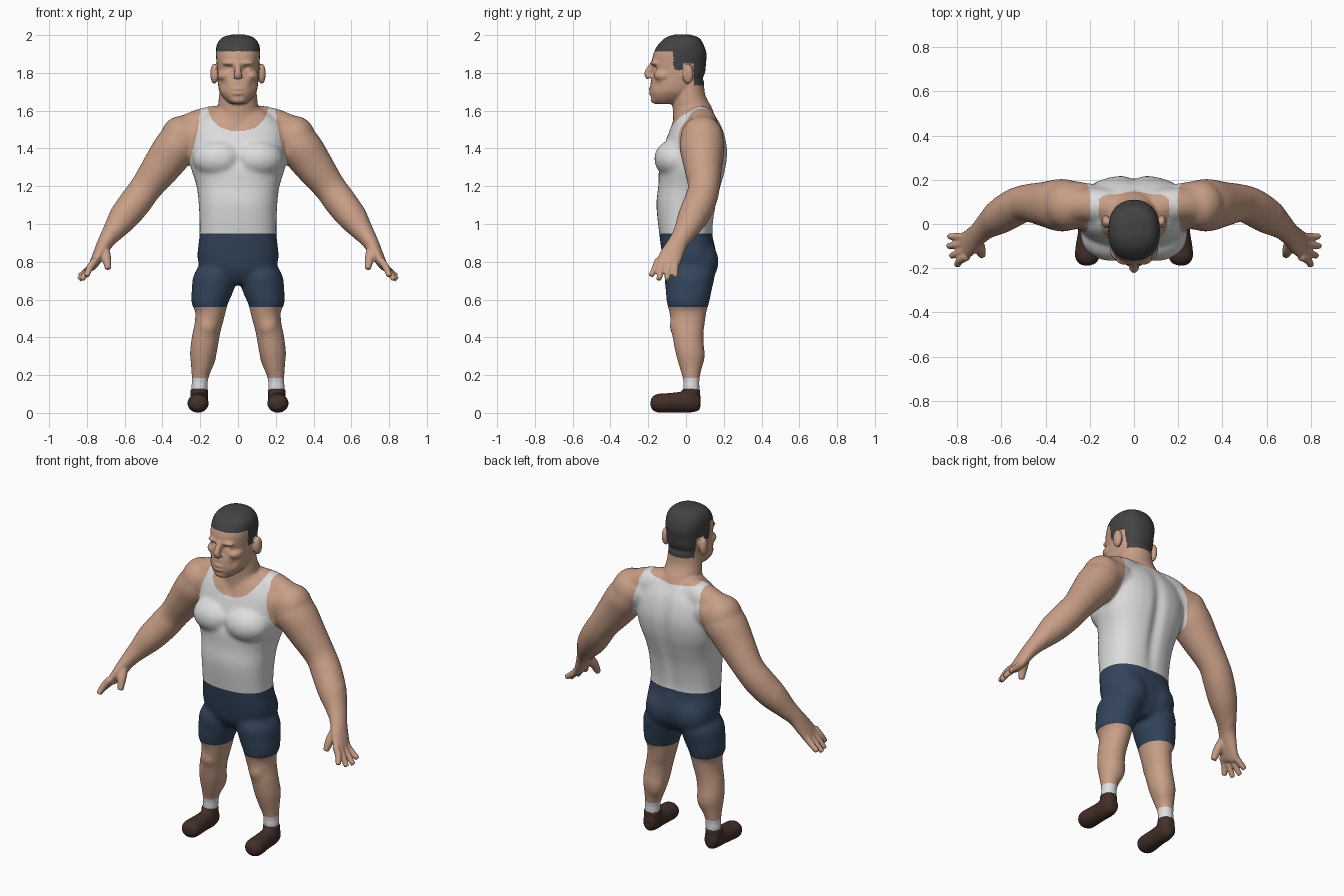
import bpy, bmesh, math
from mathutils import Vector, Matrix

PAIR = (1, -1)


def material(name, r, g, b):
    m = bpy.data.materials.new(name)
    m.diffuse_color = (r, g, b, 1)
    return m


SKIN, SHIRT, SHORTS, SOCK, HAIR = range(5)
body_mats = [material("skin", .58, .345, .24), material("shirt white", .72, .72, .72),
             material("shorts navy", .033, .058, .105), material("sock white", .74, .74, .74),
             material("hair charcoal", .055, .055, .055)]
shoe_mat = material("shoe brown", .055, .028, .022)


def spline(st, steps=5):
    """Catmull-Rom interpolation of stations (x, y, z, radius a, radius b)."""
    out = []
    for i in range(len(st) - 1):
        p0, p1, p2, p3 = st[max(i - 1, 0)], st[i], st[i + 1], st[min(i + 2, len(st) - 1)]
        for k in range(steps):
            t = k / steps
            out.append([.5 * (2 * b + (c - a) * t + (2 * a - 5 * b + 4 * c - d) * t * t
                              + (3 * b - a - 3 * c + d) * t ** 3)
                        for a, b, c, d in zip(p0, p1, p2, p3)])
    return out + [list(st[-1])]


def loft(bm, st, sides=(1,), flat=False, p=2.0, n=32):
    """Closed tube through the stations; flat keeps the rings horizontal."""
    pts = spline(st)
    for s in sides:
        rings = []
        for i, (x, y, z, a, b) in enumerate(pts):
            t = Vector(pts[min(i + 1, len(pts) - 1)][:3]) - Vector(pts[max(i - 1, 0)][:3])
            t.normalize()
            if flat:
                u, v = Vector((0, 1, 0)), Vector((1, 0, 0))
            else:
                ref = Vector((0, 0, 1)) if abs(t.y) > .9 else Vector((0, 1, 0))
                u = (ref - t * ref.dot(t)).normalized()
                v = u.cross(t)
            ring = []
            for k in range(n):
                c, d = math.cos(math.tau * k / n), math.sin(math.tau * k / n)
                c = math.copysign(abs(c) ** (2 / p), c)
                d = math.copysign(abs(d) ** (2 / p), d)
                q = Vector((x, y, z)) + v * a * c + u * b * d
                ring.append(bm.verts.new((q.x * s, q.y, q.z)))
            rings.append(ring)
        for r0, r1 in zip(rings, rings[1:]):
            for k in range(n):
                bm.faces.new((r0[k], r0[(k + 1) % n], r1[(k + 1) % n], r1[k]))
        bm.faces.new(rings[0])
        bm.faces.new(rings[-1])


def blob(bm, centre, radii, sides=PAIR):
    for s in sides:
        m = Matrix.Translation((centre[0] * s, centre[1], centre[2])) @ Matrix.Diagonal((*radii, 1))
        bmesh.ops.create_uvsphere(bm, u_segments=24, v_segments=16, radius=1, matrix=m)


def fuse(name, bm, voxel, smooth, mats):
    """Merge the overlapping parts into one smooth skin."""
    bmesh.ops.recalc_face_normals(bm, faces=bm.faces)
    me = bpy.data.meshes.new(name)
    bm.to_mesh(me)
    bm.free()
    ob = bpy.data.objects.new(name, me)
    bpy.context.collection.objects.link(ob)
    mod = ob.modifiers.new("fuse", 'REMESH')
    mod.mode, mod.voxel_size = 'VOXEL', voxel
    mod = ob.modifiers.new("relax", 'SMOOTH')
    mod.factor, mod.iterations = .5, smooth
    new = bpy.data.meshes.new_from_object(ob.evaluated_get(bpy.context.evaluated_depsgraph_get()))
    ob.modifiers.clear()
    ob.data = new
    new.materials.clear()
    for m in mats:
        new.materials.append(m)
    return ob


bm = bmesh.new()
# torso, neck and shoulder yoke
loft(bm, [(0, .02, .68, .09, .08), (0, .02, .74, .18, .125), (0, .02, .82, .215, .144),
          (0, 0, .95, .204, .142), (0, .002, 1.1, .208, .159), (0, .02, 1.2, .22, .167),
          (0, .035, 1.3, .25, .178), (0, .05, 1.4, .26, .17), (0, .055, 1.5, .25, .142),
          (0, .05, 1.57, .19, .108), (0, .045, 1.61, .12, .08)], flat=True, p=2.4)
loft(bm, [(0, .05, 1.52, .125, .115), (0, .037, 1.6, .11, .108), (0, .015, 1.68, .1, .088),
          (0, .01, 1.76, .092, .085)], flat=True)
loft(bm, [(-.3, .085, 1.49, .075, .075), (-.17, .085, 1.535, .083, .08), (0, .06, 1.55, .08, .08),
          (.17, .085, 1.535, .083, .08), (.3, .085, 1.49, .075, .075)])
blob(bm, (.1, -.055, 1.345), (.142, .114, .105))      # chest
blob(bm, (.09, .07, .80), (.11, .103, .12))           # seat
blob(bm, (.305, .085, 1.46), (.104, .114, .113))      # shoulder cap

# arms with palm, fingers and thumb
loft(bm, [(.18, .08, 1.48, .09, .1), (.27, .085, 1.46, .105, .11), (.33, .085, 1.405, .114, .12),
          (.40, .09, 1.31, .104, .103), (.485, .095, 1.195, .086, .085), (.54, .075, 1.12, .086, .086),
          (.605, .035, 1.035, .079, .081), (.66, -.005, .96, .058, .062), (.70, -.04, .905, .043, .052),
          (.735, -.075, .84, .033, .06), (.765, -.10, .785, .024, .062), (.775, -.108, .765, .014, .052)],
     PAIR)
for base_y, tip in ((-.058, (.84, -.056, .722)), (-.088, (.842, -.1, .704)),
                    (-.118, (.828, -.145, .704)), (-.147, (.802, -.187, .724))):
    loft(bm, [(.755, base_y, .81, .02, .019), (.785, base_y * .6 + tip[1] * .4, .767, .019, .018),
              (*tip, .015, .014)], PAIR, n=16)
loft(bm, [(.715, -.07, .88, .03, .03), (.697, -.115, .82, .026, .025), (.687, -.142, .76, .016, .016)],
     PAIR, n=16)

# legs, knees and calves
loft(bm, [(.11, .025, .84, .05, .07), (.122, .02, .74, .109, .13), (.132, .015, .66, .113, .124),
          (.15, .01, .575, .096, .111), (.145, .01, .54, .082, .1), (.156, .01, .47, .075, .09),
          (.170, .01, .41, .074, .083), (.183, .02, .32, .072, .077), (.192, .025, .24, .057, .06),
          (.202, .028, .17, .044, .044), (.205, .028, .07, .042, .043)], PAIR, flat=True)
blob(bm, (.16, -.044, .46), (.05, .044, .06))
blob(bm, (.18, .048, .31), (.066, .052, .1))

# skull and jaw
loft(bm, [(0, -.115, 1.635, .04, .045), (0, -.092, 1.66, .07, .09), (0, -.07, 1.70, .098, .12),
          (0, -.055, 1.75, .107, .132), (0, -.038, 1.80, .11, .138), (0, -.037, 1.85, .113, .143),
          (0, -.032, 1.90, .117, .141), (0, -.027, 1.95, .112, .12), (0, -.02, 1.986, .085, .088),
          (0, -.02, 2.003, .035, .04)], flat=True, p=2.3)
# nose, lips, chin, brows, cheekbones and ears
loft(bm, [(0, -.17, 1.855, .018, .016), (0, -.187, 1.825, .017, .018), (0, -.203, 1.797, .02, .019),
          (0, -.19, 1.775, .026, .02)], n=16)
for z in (1.714, 1.692):
    blob(bm, (0, -.178, z), (.038, .02, .011), (1,))
blob(bm, (0, -.162, 1.66), (.042, .026, .024), (1,))
blob(bm, (.038, -.156, 1.852), (.046, .03, .016))
blob(bm, (.064, -.115, 1.785), (.045, .056, .034))
blob(bm, (.126, .01, 1.795), (.021, .03, .054))
body = fuse("body", bm, .0065, 4, body_mats)

# blend the muscles into the trunk and limbs, leaving hands and face crisp
bm = bmesh.new()
bm.from_mesh(body.data)
soft = [v for v in bm.verts if .15 < v.co.z < 1.62 and abs(v.co.x) < .66]
for i in range(26):
    bmesh.ops.smooth_vert(bm, verts=soft, factor=.5, use_axis_x=True, use_axis_y=True, use_axis_z=True)

# sculpted hollows: centre, spread, push (mirrored)
hollows = [((.043, -.17, 1.827), .015, (0, .015, 0)),      # eye sockets
           ((.07, -.15, 1.735), .024, (-.004, .006, 0)),   # cheeks
           ((0, -.1, 1.52), .03, (0, .01, 0)),             # throat notch
           ((0, -.15, 1.33), .03, (0, .006, 0))]           # between chest muscles
for v in bm.verts:
    m = Vector((abs(v.co.x), v.co.y, v.co.z))
    s = math.copysign(1, v.co.x)
    for c, r, push in hollows:
        d2 = (m - Vector(c)).length_squared / (r * r)
        if d2 < 9:
            w = math.exp(-d2)
            v.co += Vector((push[0] * s * w, push[1] * w, 0))
    if v.co.y > .08 and .9 < v.co.z < 1.6:                 # spine groove
        v.co.y -= .018 * math.exp(-(v.co.x / .035) ** 2) * math.sin(math.pi * (v.co.z - .9) / .7)


def colour(c):
    """Clothing, hair or skin from a face centre."""
    x, y, z = abs(c.x), c.y, c.z
    if z > 1.66:
        ear = x > .119 and z < 1.855
        line = 1.915 if y < -.065 else 1.815 if y < -.015 else 1.85 if y < .04 else 1.735
        return HAIR if z > line and not ear else SKIN
    if z > .95:
        arm = x > .2 + .058 * (max(0, min(1, (1.6 - z) / .27)) ** 1.5)
        depth = .13 - .1 * max(0, min(1, y / .1))
        neck = z > 1.62 or (x / .16) ** 2 + ((z - 1.62) / depth) ** 2 < 1
        return SKIN if arm or neck else SHIRT
    if z > .56:
        return SHORTS if x < .3 else SKIN
    return SOCK if z < .185 else SKIN


for z in (.185, .56, .95):                                 # clean hems
    bmesh.ops.bisect_plane(bm, geom=bm.verts[:] + bm.edges[:] + bm.faces[:],
                           plane_co=(0, 0, z), plane_no=(0, 0, 1), dist=1e-5)
for f in bm.faces:
    f.material_index = colour(f.calc_center_median())
bm.to_mesh(body.data)
bm.free()

# shoes with ankle collars
bm = bmesh.new()
loft(bm, [(.205, .077, .06, .02, .03), (.205, .062, .06, .038, .05), (.205, .02, .06, .047, .058),
          (.207, -.04, .056, .047, .054), (.21, -.10, .053, .054, .051), (.212, -.15, .051, .055, .049),
          (.213, -.178, .05, .038, .034), (.213, -.188, .05, .012, .012)], PAIR)
loft(bm, [(.205, .027, .05, .046, .048), (.205, .027, .1, .047, .048), (.205, .027, .127, .046, .047)],
     PAIR, flat=True)
shoes = fuse("shoes", bm, .0065, 4, [shoe_mat])

for ob in (body, shoes):
    ob.data.polygons.foreach_set("use_smooth", [True] * len(ob.data.polygons))
    ob.data.update()
